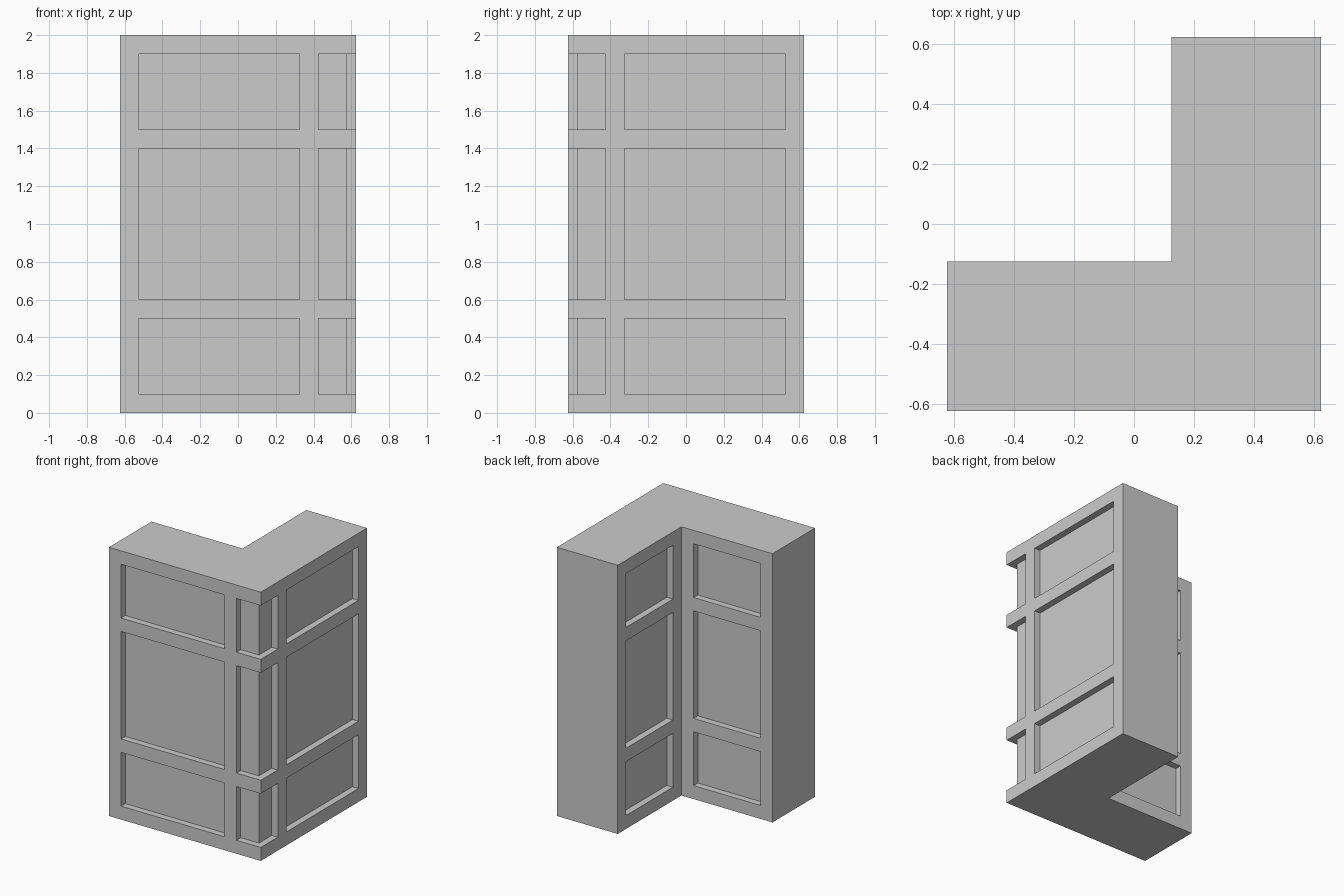
import bpy, bmesh

if "Cube" in bpy.data.objects:
    bpy.data.objects.remove(bpy.data.objects["Cube"])

H, I, D, O = 0.625, 0.125, 0.05, 0.06   # half size, inner face, recess depth, cutter overshoot
ROWS = [(0.1, 0.5), (0.6, 1.4), (1.5, 1.9)]


def add_prism(bm, pts, z0, z1):
    """Extrude a closed xy profile from z0 to z1."""
    face = bm.faces.new([bm.verts.new((x, y, z0)) for x, y in pts])
    ext = bmesh.ops.extrude_face_region(bm, geom=[face])
    verts = [v for v in ext["geom"] if isinstance(v, bmesh.types.BMVert)]
    bmesh.ops.translate(bm, vec=(0, 0, z1 - z0), verts=verts)


def make_object(bm, name):
    bmesh.ops.recalc_face_normals(bm, faces=bm.faces[:])
    mesh = bpy.data.meshes.new(name)
    bm.to_mesh(mesh)
    bm.free()
    obj = bpy.data.objects.new(name, mesh)
    bpy.context.collection.objects.link(obj)
    return obj


def rect(x0, x1, y0, y1):
    return [(x0, y0), (x1, y0), (x1, y1), (x0, y1)]


def swap(pts):
    """Mirror a profile across the diagonal of the L."""
    return [(-y, -x) for x, y in pts]


# L-shaped wall body
bm = bmesh.new()
add_prism(bm, [(-H, -H), (H, -H), (H, H), (I, H), (I, -I), (-H, -I)], 0, 2)
wall = make_object(bm, "corner_wall")

# Recesses: outer panels, inner panels, and the notch wrapping the outer corner
outer = rect(-0.525, 0.325, -H - O, -H + D)
inner = rect(-0.525, 0.025, -I - D, -I + O)
e, n, s = H + O, H - D, 0.425
corner = [(s, -e), (e, -e), (e, -s), (n, -s), (n, -n), (s, -n)]
bm = bmesh.new()
for z0, z1 in ROWS:
    for profile in (outer, swap(outer), inner, swap(inner), corner):
        add_prism(bm, profile, z0, z1)
cutter = make_object(bm, "panel_cutter")
cutter.hide_render = True

# Carve the recesses
mod = wall.modifiers.new("panels", "BOOLEAN")
mod.operation = "DIFFERENCE"
mod.solver = "EXACT"
mod.object = cutter
bpy.context.view_layer.objects.active = wall
bpy.ops.object.modifier_apply(modifier=mod.name)
bpy.data.objects.remove(cutter)
